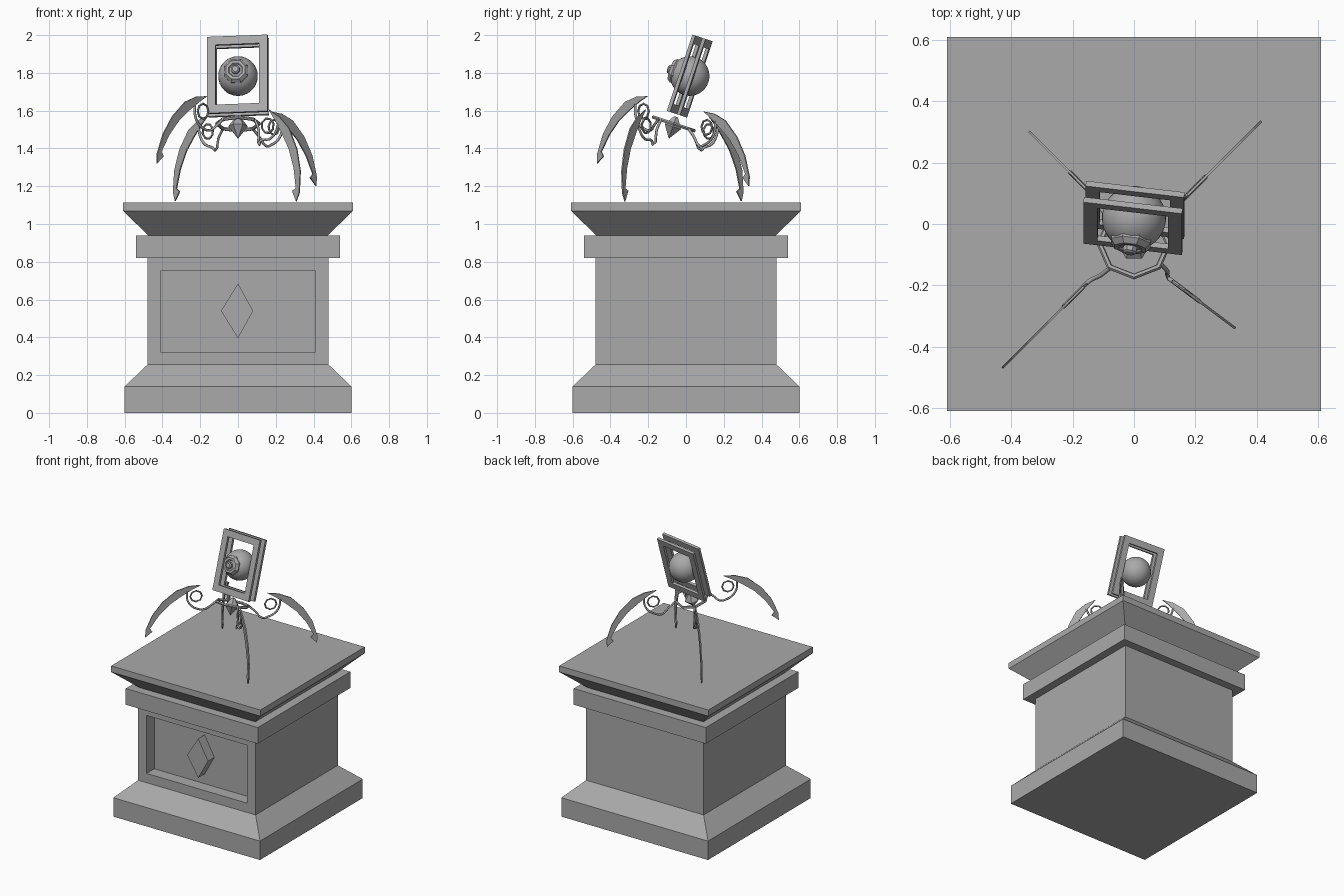
import bpy, bmesh, math
from math import radians, pi
from mathutils import Matrix, Vector

if "Cube" in bpy.data.objects:
    bpy.data.objects.remove(bpy.data.objects["Cube"], do_unlink=True)

# Single stone grey material
GREY = (0.4, 0.4, 0.4, 1)
stone = bpy.data.materials.new("stone_grey")
stone.use_nodes = True
stone.diffuse_color = GREY
stone.node_tree.nodes["Principled BSDF"].inputs["Base Color"].default_value = GREY


def finish(bm, name, matrix=Matrix(), smooth=False):
    bmesh.ops.recalc_face_normals(bm, faces=bm.faces)
    mesh = bpy.data.meshes.new(name)
    bm.to_mesh(mesh)
    bm.free()
    obj = bpy.data.objects.new(name, mesh)
    bpy.context.collection.objects.link(obj)
    mesh.materials.append(stone)
    obj.matrix_world = matrix
    if smooth:
        for p in mesh.polygons:
            p.use_smooth = True
    return obj


def lathe(name, profile, sides, matrix=Matrix(), turn=0.0):
    """Stack rings of (radius, height) and cap both ends."""
    bm = bmesh.new()
    rings = []
    for r, z in profile:
        rings.append([bm.verts.new((r * math.cos(turn + 2 * pi * i / sides),
                                    r * math.sin(turn + 2 * pi * i / sides), z))
                      for i in range(sides)])
    for a, b in zip(rings, rings[1:]):
        for i in range(sides):
            j = (i + 1) % sides
            bm.faces.new((a[i], a[j], b[j], b[i]))
    bm.faces.new(rings[0][::-1])
    bm.faces.new(rings[-1])
    return finish(bm, name, matrix)


def plate(name, outline, depth, matrix=Matrix()):
    """Extrude a flat outline, centred on its own plane."""
    bm = bmesh.new()
    face = bm.faces.new([bm.verts.new((x, y, -depth / 2)) for x, y in outline])
    out = bmesh.ops.extrude_face_region(bm, geom=[face])
    bmesh.ops.translate(bm, vec=(0, 0, depth),
                        verts=[v for v in out["geom"] if isinstance(v, bmesh.types.BMVert)])
    return finish(bm, name, matrix)


def ring(name, major, minor, sides, matrix, section=6):
    bm = bmesh.new()
    loops = []
    for i in range(sides):
        a = 2 * pi * i / sides + pi / 2
        loops.append([])
        for k in range(section):
            b = 2 * pi * k / section
            r = major + minor * math.cos(b)
            loops[-1].append(bm.verts.new((r * math.cos(a), r * math.sin(a), minor * math.sin(b))))
    for i in range(sides):
        p, q = loops[i], loops[(i + 1) % sides]
        for k in range(section):
            m = (k + 1) % section
            bm.faces.new((p[k], q[k], q[m], p[m]))
    return finish(bm, name, matrix)


# Pedestal: square stacked mouldings
R2 = math.sqrt(2)


def tier(name, profile):
    return lathe(name, [(h * R2, z) for h, z in profile], 4, turn=pi / 4)


tier("pedestal_base", [(0.6, 0), (0.6, 0.14), (0.48, 0.255)])
tier("pedestal_collar", [(0.54, 0.82), (0.54, 0.94)])
tier("pedestal_top", [(0.475, 0.94), (0.61, 1.07), (0.61, 1.115)])
body = tier("pedestal_body", [(0.48, 0.255), (0.48, 0.82)])

# Sunken front panel
bm = bmesh.new()
bm.from_mesh(body.data)
front = min(bm.faces, key=lambda f: f.calc_center_median().y)
bmesh.ops.inset_individual(bm, faces=[front], thickness=0.097)
out = bmesh.ops.extrude_face_region(bm, geom=[front])
bmesh.ops.translate(bm, vec=(0, 0.09, 0),
                    verts=[v for v in out["geom"] if isinstance(v, bmesh.types.BMVert)])
if front.is_valid:
    bmesh.ops.delete(bm, geom=[front], context="FACES_ONLY")
bm.to_mesh(body.data)
bm.free()

# Raised diamond in the panel
plate("panel_diamond", [(-0.09, 0), (0, -0.145), (0.08, 0), (0, 0.145)], 0.075,
      Matrix.Translation((0, -0.4275, 0.54)) @ Matrix.Rotation(pi / 2, 4, "X"))

# Leaning head assembly
hub = Vector((0, -0.065, 1.53))
lean = Matrix.Translation(hub) @ Matrix.Rotation(radians(-18.5), 4, "X")
ring("hub_ring", 0.112, 0.01, 8, lean)
lathe("hub_spike", [(0.002, -0.08), (0.052, -0.015), (0.012, 0.04)], 6, lean)

head = lean @ Matrix.Translation((0, 0, 0.267)) @ Matrix.Rotation(radians(-7), 4, "Z")
bm = bmesh.new()
bmesh.ops.create_uvsphere(bm, u_segments=24, v_segments=16, radius=0.105)
finish(bm, "eye_ball", head, smooth=True)

# Stepped eight-sided lens facing forward
lathe("eye_lens", [(0.068, 0.06), (0.07, 0.088), (0.055, 0.106), (0.04, 0.106),
                   (0.035, 0.1), (0.024, 0.1), (0.024, 0.118), (0.016, 0.124)], 8,
      head @ Matrix.Rotation(pi / 2, 4, "X"), turn=pi / 8)

# Two open rectangular frames around the eye
for label, y in (("front", -0.028), ("back", 0.028)):
    bm = bmesh.new()
    w, h, b, t = 0.162, 0.213, 0.046, 0.009
    loops = [[bm.verts.new((sx * (w - e), y + d, sz * (h - e)))
              for sx, sz in ((-1, -1), (1, -1), (1, 1), (-1, 1))]
             for e, d in ((0, -t), (b, -t), (b, t), (0, t))]
    for i in range(4):
        p, q = loops[i], loops[(i + 1) % 4]
        for k in range(4):
            m = (k + 1) % 4
            bm.faces.new((p[k], p[m], q[m], q[k]))
    finish(bm, label + "_frame", head)

# Sickle blade outline, measured from the loop centre
BLADE = [(-0.03, 0.08), (0.05, 0.077), (0.135, 0.05), (0.23, -0.027), (0.30, -0.12),
         (0.344, -0.225), (0.346, -0.276), (0.298, -0.238), (0.315, -0.215),
         (0.255, -0.125), (0.18, -0.047), (0.1, 0.008), (0.03, 0.05)]


def leg(name, centre, direction, swing):
    u = Vector((direction[0], direction[1], 0)).normalized()
    up = Vector((0, 0, 1))
    n = u.cross(up)
    m = Matrix((u, up, n)).transposed().to_4x4()
    m.translation = centre
    m = m @ Matrix.Rotation(radians(swing), 4, "Z")
    plate(name + "_blade", BLADE, 0.008, m)
    ring(name + "_loop", 0.04, 0.006, 8, m)
    # Wire dips from the hub ring and sweeps round under the loop
    rim = hub + u * 0.112
    rim.z -= u.y * 0.112 * math.tan(radians(18.5))
    c = Vector(centre)
    points = [rim, rim.lerp(c, 0.3) - up * 0.045, c - u * 0.055 - up * 0.1]
    points += [m @ Vector((x, y, 0)) for x, y in
               ((-0.01, -0.095), (0.04, -0.06), (0.062, -0.01), (0.06, 0.04))]
    curve = bpy.data.curves.new(name + "_wire", "CURVE")
    curve.dimensions = "3D"
    curve.bevel_depth = 0.007
    curve.bevel_resolution = 1
    curve.use_fill_caps = True
    curve.resolution_u = 3
    spline = curve.splines.new("BEZIER")
    spline.bezier_points.add(len(points) - 1)
    for bp, p in zip(spline.bezier_points, points):
        bp.co = p
        bp.handle_left_type = bp.handle_right_type = "AUTO"
    curve.materials.append(stone)
    bpy.context.collection.objects.link(bpy.data.objects.new(name + "_wire", curve))


leg("front_right_leg", (-0.185, -0.225, 1.597), (-1, -1), 0)
leg("front_left_leg", (0.157, -0.21, 1.52), (0.8, -0.6), -26)
leg("back_right_leg", (-0.16, 0.12, 1.49), (-1, 1), -18)
leg("back_left_leg", (0.19, 0.11, 1.512), (1, 1), -6)
